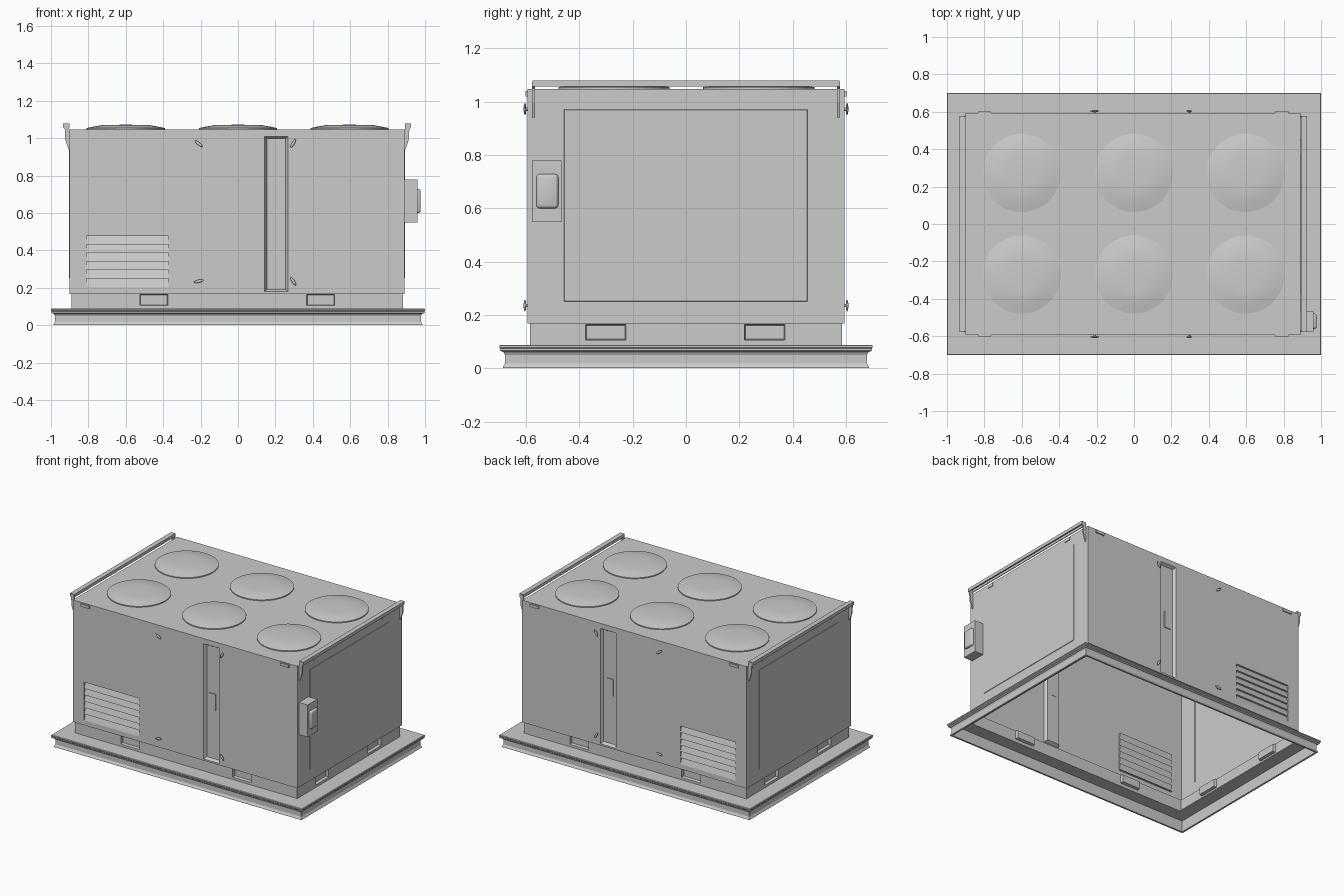
import bpy, bmesh, math
from mathutils import Vector, Matrix

if "Cube" in bpy.data.objects:
    bpy.data.objects.remove(bpy.data.objects["Cube"])

X0, X1, Y = -0.90, 0.89, 0.594          # cabinet extents
Z0, Z1 = 0.168, 1.047


def finish(name, bm, smooth=False, recalc=True):
    bmesh.ops.remove_doubles(bm, verts=bm.verts, dist=1e-5)
    if recalc:
        bmesh.ops.recalc_face_normals(bm, faces=bm.faces)
    me = bpy.data.meshes.new(name)
    bm.to_mesh(me)
    bm.free()
    ob = bpy.data.objects.new(name, me)
    bpy.context.collection.objects.link(ob)
    if smooth:
        bpy.ops.object.select_all(action='DESELECT')
        ob.select_set(True)
        bpy.context.view_layer.objects.active = ob
        bpy.ops.object.shade_smooth_by_angle(angle=math.radians(30))
    return ob


def box(name, x, y, z, bevel=0):
    bm = bmesh.new()
    c = Vector(((x[0] + x[1]) / 2, (y[0] + y[1]) / 2, (z[0] + z[1]) / 2))
    s = Matrix.Diagonal((abs(x[1] - x[0]), abs(y[1] - y[0]), abs(z[1] - z[0]), 1))
    bmesh.ops.create_cube(bm, size=1, matrix=Matrix.Translation(c) @ s)
    if bevel:
        bmesh.ops.bevel(bm, geom=bm.edges[:], offset=bevel, segments=3, profile=0.5, affect='EDGES')
    return finish(name, bm, smooth=bevel > 0)


def prism(name, profile, y0, y1):
    """Extrude an x-z outline along y."""
    bm = bmesh.new()
    f = bm.faces.new([bm.verts.new((x, y0, z)) for x, z in profile])
    r = bmesh.ops.extrude_face_region(bm, geom=[f])
    bmesh.ops.translate(bm, vec=(0, y1 - y0, 0),
                        verts=[v for v in r['geom'] if isinstance(v, bmesh.types.BMVert)])
    return finish(name, bm)


def sides(inset=0.0):
    """Map (u along wall, height, depth inward) to world for the four walls."""
    return {
        'front': lambda u, w, d: Vector((u, -Y + inset + d, w)),
        'back': lambda u, w, d: Vector((u, Y - inset - d, w)),
        'left': lambda u, w, d: Vector((X0 + inset + d, u, w)),
        'right': lambda u, w, d: Vector((X1 - inset - d, u, w)),
    }


def quad(bm, f, pts):
    """Face wound so that it points out of the wall."""
    o = f(0, 0, 0)
    out = o - f(0, 0, 1)
    if (f(1, 0, 0) - o).cross(f(0, 1, 0) - o).dot(out) < 0:
        pts = pts[::-1]
    bm.faces.new([bm.verts.new(f(*p)) for p in pts])


def sheet(bm, f, u0, u1, w0, w1, stamps):
    """Wall sheet with pressed areas (u0, u1, w0, w1, depth, slope); depth None = open."""
    us = sorted({u0, u1, *[v for s in stamps for v in s[:2]]})
    ws = sorted({w0, w1, *[v for s in stamps for v in s[2:4]]})
    for a, b in zip(us, us[1:]):
        for c, d in zip(ws, ws[1:]):
            mu, mw = (a + b) / 2, (c + d) / 2
            if not any(s[0] < mu < s[1] and s[2] < mw < s[3] for s in stamps):
                quad(bm, f, [(a, c, 0), (b, c, 0), (b, d, 0), (a, d, 0)])
    for a, b, c, d, dep, k in stamps:
        if dep is None:
            continue
        o = [(a, c, 0), (b, c, 0), (b, d, 0), (a, d, 0)]
        i = [(a + k, c + k, dep), (b - k, c + k, dep), (b - k, d - k, dep), (a + k, d - k, dep)]
        quad(bm, f, i)
        for n in range(4):
            m = (n + 1) % 4
            quad(bm, f, [o[n], o[m], i[m], i[n]])


# Cabinet shell: open below, recessed door strip, louver opening, raised end panels
LOUVER = (-0.81, -0.372, 0.203, 0.478)
STRIP = (0.142, 0.267, 0.18, 1.01, 0.02, 0.012)
bm = bmesh.new()
for name, f in sides().items():
    if name in ('front', 'back'):
        sheet(bm, f, X0, X1, Z0, Z1, [(*LOUVER, None, 0), STRIP])
    else:
        sheet(bm, f, -Y, Y, Z0, Z1, [(-0.458, 0.455, 0.25, 0.97, -0.003, 0.002)])
bm.faces.new([bm.verts.new(p) for p in ((X0, -Y, Z1), (X1, -Y, Z1), (X1, Y, Z1), (X0, Y, Z1))])
finish('cabinet_shell', bm, recalc=False)

# Plinth with fork pockets, and the narrow ledge under the cabinet
bm = bmesh.new()
IN, ZP = 0.009, 0.085
for name, f in sides(IN).items():
    if name in ('front', 'back'):
        a, b, pockets = X0 + IN, X1 - IN, [(-0.525, -0.375), (0.367, 0.517)]
    else:
        a, b, pockets = -Y + IN, Y - IN, [(-0.377, -0.225), (0.219, 0.371)]
    sheet(bm, f, a, b, ZP, Z0, [(p, q, 0.105, 0.165, 0.02, 0.004) for p, q in pockets])
outer = [(X0, -Y), (X1, -Y), (X1, Y), (X0, Y)]
inner = [(X0 + IN, -Y + IN), (X1 - IN, -Y + IN), (X1 - IN, Y - IN), (X0 + IN, Y - IN)]
for n in range(4):
    m = (n + 1) % 4
    bm.faces.new([bm.verts.new((*p, Z0)) for p in (outer[m], outer[n], inner[n], inner[m])])
finish('plinth', bm, recalc=False)

# Base curb: a rolled section swept round the rectangle (inset, height)
profile = [(0.118, 0.088), (0.003, 0.088), (0, 0.085), (0, 0.078), (0.003, 0.074), (0.003, 0.066),
           (0.016, 0.06), (0.021, 0.05), (0.021, 0.018), (0.013, 0.004), (0.013, 0),
           (0.026, 0), (0.026, 0.08), (0.118, 0.08)]
bm = bmesh.new()
rings = [[bm.verts.new((sx * (1 - d), sy * (0.7 - d), z))
          for sx, sy in ((-1, -1), (1, -1), (1, 1), (-1, 1))] for d, z in profile]
for r, s in zip(rings, rings[1:] + rings[:1]):
    for n in range(4):
        m = (n + 1) % 4
        bm.faces.new((r[n], r[m], s[m], s[n]))
finish('base_curb', bm)

# Louvers on front and back
for name in ('front', 'back'):
    f = sides()[name]
    bm = bmesh.new()
    a, b, lo, hi = LOUVER
    count, dep = 6, 0.014
    h = (hi - lo) / count
    for i in range(count):
        w, t = lo + i * h, lo + (i + 1) * h
        quad(bm, f, [(a, w, 0), (b, w, 0), (b, t, dep), (a, t, dep)])
        quad(bm, f, [(a, w, dep), (b, w, dep), (b, w, 0), (a, w, 0)])
        for u, order in ((a, 1), (b, -1)):
            bm.faces.new([bm.verts.new(f(*p)) for p in [(u, w, 0), (u, t, 0), (u, t, dep)][::order]])
    quad(bm, f, [(a, hi, dep), (b, hi, dep), (b, hi, 0), (a, hi, 0)])
    finish(name + '_louvers', bm, recalc=False)

# Fan covers: shallow turned domes on the roof
dome = [(0.209, Z1 - 0.003), (0.209, 1.054), (0.17, 1.062), (0.13, 1.069), (0.095, 1.071), (0, 1.072)]
for ix, x in enumerate((-0.6, 0, 0.596)):
    for iy, y in enumerate((-0.27, 0.273)):
        bm = bmesh.new()
        vs = [bm.verts.new((r, 0, z)) for r, z in dome]
        es = [bm.edges.new(p) for p in zip(vs, vs[1:])]
        bmesh.ops.spin(bm, geom=vs + es, cent=(0, 0, 0), axis=(0, 0, 1), angle=2 * math.pi, steps=48)
        bmesh.ops.translate(bm, vec=(x, y, 0), verts=bm.verts)
        finish(f'fan_cover_{ix}_{iy}', bm, smooth=True)

# Roof end rails (channel section) with tapered brackets
for label, edge, s in (('left', X0, -1), ('right', X1, 1)):
    rail = [(0.002, 1.079), (0.036, 1.079), (0.036, 1.056), (0.03, 1.056),
            (0.03, 1.073), (0.008, 1.073), (0.008, 1.056), (0.002, 1.056)]
    prism(f'{label}_rail', [(edge + s * x, z) for x, z in rail], -0.575, 0.575)
    arm = [(0, 1.04), (0.008, 1.075), (0.034, 1.075), (0.034, 1.056), (0.026, 1.05),
           (0.024, 0.995), (0.006, 0.94), (0, 0.94)]
    for end, y in (('front', -0.577), ('back', 0.567)):
        prism(f'{label}_rail_bracket_{end}', [(edge + s * x, z) for x, z in arm], y, y + 0.01)

# Latches: stem and oval handle, mirrored front to back
LATCHES = [(-0.21, 0.97, -38), (0.295, 0.972, 62), (-0.21, 0.235, 13), (0.295, 0.235, -58)]
for side, s in (('front', -1), ('back', 1)):
    for i, (x, z, ang) in enumerate(LATCHES):
        bm = bmesh.new()
        turn = Matrix.Rotation(math.pi / 2, 4, 'X')
        bmesh.ops.create_cone(bm, segments=12, cap_ends=True, radius1=0.006, radius2=0.006, depth=0.012,
                              matrix=Matrix.Translation((x, s * (Y + 0.004), z)) @ turn)
        bmesh.ops.create_uvsphere(
            bm, u_segments=16, v_segments=8, radius=1,
            matrix=Matrix.Translation((x, s * (Y + 0.010), z))
            @ Matrix.Rotation(-math.radians(ang), 4, 'Y') @ Matrix.Diagonal((0.026, 0.005, 0.008, 1)))
        finish(f'{side}_latch_{i}', bm, smooth=True)
    # Roof clips and the plate in the door strip
    for i, x in enumerate((-0.80, 0.79)):
        box(f'{side}_roof_clip_{i}', (x - 0.035, x + 0.035), (s * (Y - 0.002), s * (Y + 0.008)), (1.02, 1.04))
    box(f'{side}_strip_plate', (0.175, 0.225), (s * (Y - 0.022), s * (Y - 0.014)), (0.54, 0.66))
for label, edge in (('left', X0), ('right', X1)):
    for i, y in enumerate((-0.39, 0.39)):
        box(f'{label}_end_clip_{i}', (edge - 0.005, edge + 0.005), (y - 0.025, y + 0.025), (1.02, 1.038))

# Electrical box with rounded switch cover on the right end
box('electrical_box', (X1 - 0.001, 0.96), (-0.577, -0.467), (0.548, 0.78))
box('switch_cover', (0.945, 0.977), (-0.561, -0.479), (0.6, 0.728), bevel=0.012)
